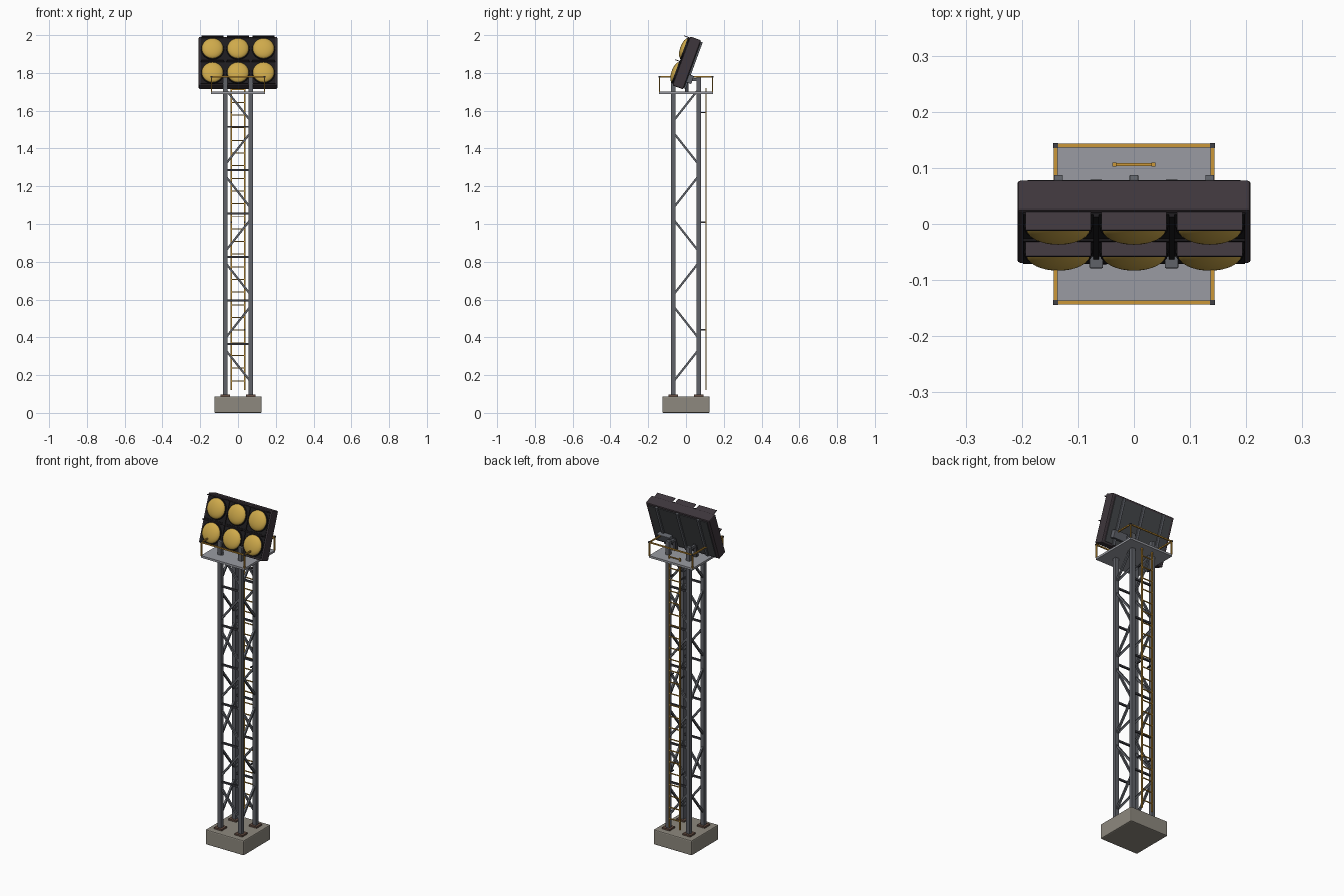
import bpy, bmesh, math
from mathutils import Vector, Matrix

if "Cube" in bpy.data.objects:
    bpy.data.objects.remove(bpy.data.objects["Cube"])


def mat(name, r, g, b):
    m = bpy.data.materials.new(name)
    m.diffuse_color = (r, g, b, 1)
    m.use_nodes = True
    m.node_tree.nodes["Principled BSDF"].inputs["Base Color"].default_value = m.diffuse_color
    return m


STEEL = mat("grey steel", .115, .122, .14)
DARK = mat("dark steel", .05, .05, .06)
CONCRETE = mat("concrete", .27, .25, .21)
RUST = mat("rusty plate", .13, .075, .055)
DECK = mat("deck grey", .32, .33, .36)
ORANGE = mat("safety orange", .6, .31, .04)
HOUSING = mat("plum housing", .048, .037, .045)
BLACK = mat("black face", .012, .011, .013)
BACK = mat("back panel grey", .06, .064, .07)
LENS = mat("amber lens", .62, .40, .07)

# lamp head frame: leans back 20 degrees
HEAD = Matrix.Translation((0, .004, 1.853)) @ Matrix.Rotation(math.radians(-20), 4, 'X')


def finish(name, bm, material, bevel=0):
    me = bpy.data.meshes.new(name)
    bm.to_mesh(me)
    bm.free()
    ob = bpy.data.objects.new(name, me)
    bpy.context.collection.objects.link(ob)
    me.materials.append(material)
    if bevel:
        md = ob.modifiers.new("bevel", 'BEVEL')
        md.width = bevel
        md.segments = 2
    return ob


def add_box(bm, c, s, m=Matrix()):
    bmesh.ops.create_cube(bm, size=1, matrix=m @ Matrix.Translation(c) @ Matrix.Diagonal((*s, 1)))


def add_bar(bm, a, b, w):
    a, b = Vector(a), Vector(b)
    d = b - a
    m = Matrix.Translation((a + b) / 2) @ d.to_track_quat('Z', 'Y').to_matrix().to_4x4()
    add_box(bm, (0, 0, 0), (w, w, d.length), m)


def boxes(name, items, material, bevel=0, m=Matrix()):
    bm = bmesh.new()
    for c, s in items:
        add_box(bm, c, s, m)
    return finish(name, bm, material, bevel)


def bars(name, items, w, material):
    bm = bmesh.new()
    for a, b in items:
        add_bar(bm, a, b, w)
    return finish(name, bm, material)


S = (-1, 1)
CORNERS = [(x, y) for x in S for y in S]
L = .067

# concrete footing, base plates and legs
boxes("footing", [((0, 0, .044), (.25, .25, .088))], CONCRETE, .006)
boxes("base_plates", [((x * L, y * L, .092), (.05, .05, .01)) for x, y in CORNERS], RUST)
boxes("legs", [((x * L, y * L, .935), (.024, .024, 1.69)) for x, y in CORNERS], STEEL, .002)

# lattice bracing: zigzag diagonals on four sides, struts front and back
diag, strut = [], []
for i in range(7):
    z0, z1 = .135 + .23 * i + .03, .365 + .23 * i - .03
    k = 1 if i % 2 == 0 else -1
    for s in S:
        diag.append(((-k * L, s * L, z1), (k * L, s * L, z0)))
        diag.append(((s * L, k * L, z1), (s * L, -k * L, z0)))
        if i:
            strut.append(((-L, s * L, z0 - .03), (L, s * L, z0 - .03)))
bars("diagonal_braces", diag, .011, STEEL)
bars("cross_struts", strut, .01, DARK)

# ladder on the rear
bars("ladder_rails", [((x * .035, .106, .12), (x * .035, .106, 1.72)) for x in S], .007, ORANGE)
bars("ladder_rungs", [((-.035, .106, .17 + .067 * i), (.035, .106, .17 + .067 * i))
                      for i in range(24)], .005, ORANGE)
bars("ladder_standoffs", [((x * .035, L, z), (x * .035, .106, z))
                          for x in S for z in (.44, 1.01, 1.59)], .007, DARK)

# service platform and guard rail
boxes("platform", [((0, 0, 1.695), (.284, .284, .012))], DECK)
R = .14
rail = []
for s in S:
    rail.append(((-R, s * R, 1.779), (R, s * R, 1.779)))
    rail.append(((s * R, -R, 1.779), (s * R, R, 1.779)))
rail += [((x * R, y * R, 1.70), (x * R, y * R, 1.779)) for x, y in CORNERS]
bars("guard_rail", rail, .007, ORANGE)
boxes("rail_corner_caps", [((x * R, y * R, 1.78), (.009, .009, .009)) for x, y in CORNERS], DARK)

# yoke holding the lamp head
boxes("yoke_posts", [((x * L, .004, 1.735), (.02, .02, .08)) for x in S], DARK)
bars("yoke_arms", [((x * L, -.01, 1.765), (x * L, L, 1.765)) for x in S], .014, STEEL)

# lamp head housing, front face, back plate and ribs
boxes("lamp_housing", [((0, 0, 0), (.416, .06, .276))], HOUSING, .006, HEAD)
boxes("lamp_face", [((0, -.0305, 0), (.396, .005, .258))], BLACK, 0, HEAD)
boxes("face_dividers", [((x * .0675, -.033, 0), (.01, .01, .258)) for x in S]
      + [((0, -.033, -.002), (.396, .008, .008))], BLACK, 0, HEAD)
boxes("back_plate", [((0, .031, 0), (.38, .006, .25))], BACK, 0, HEAD)
boxes("back_ribs", [((x, .036, 0), (.016, .012, .262)) for x in (-.135, 0, .135)], STEEL, .002, HEAD)
boxes("junction_box", [((.12, .045, -.075), (.085, .03, .045))], STEEL, .003, HEAD)

# six lamps: rim, domed lens and flat visor
rims, lenses, visors = bmesh.new(), bmesh.new(), []
for x in (-.135, 0, .135):
    for z in (-.0675, .0675):
        turn = HEAD @ Matrix.Translation((x, -.034, z)) @ Matrix.Rotation(math.pi / 2, 4, 'X')
        bmesh.ops.create_cone(rims, cap_ends=True, segments=32, radius1=.062, radius2=.060,
                              depth=.012, matrix=turn)
        bmesh.ops.create_uvsphere(lenses, u_segments=32, v_segments=16, radius=1,
                                  matrix=turn @ Matrix.Translation((0, 0, .004))
                                  @ Matrix.Diagonal((.057, .057, .022, 1)))
        visors.append(((x, -.046, z + .0625), (.116, .036, .004)))
finish("lamp_rims", rims, BLACK)
lens = finish("lamp_lenses", lenses, LENS)
for p in lens.data.polygons:
    p.use_smooth = True
boxes("lamp_visors", visors, HOUSING, 0, HEAD)
